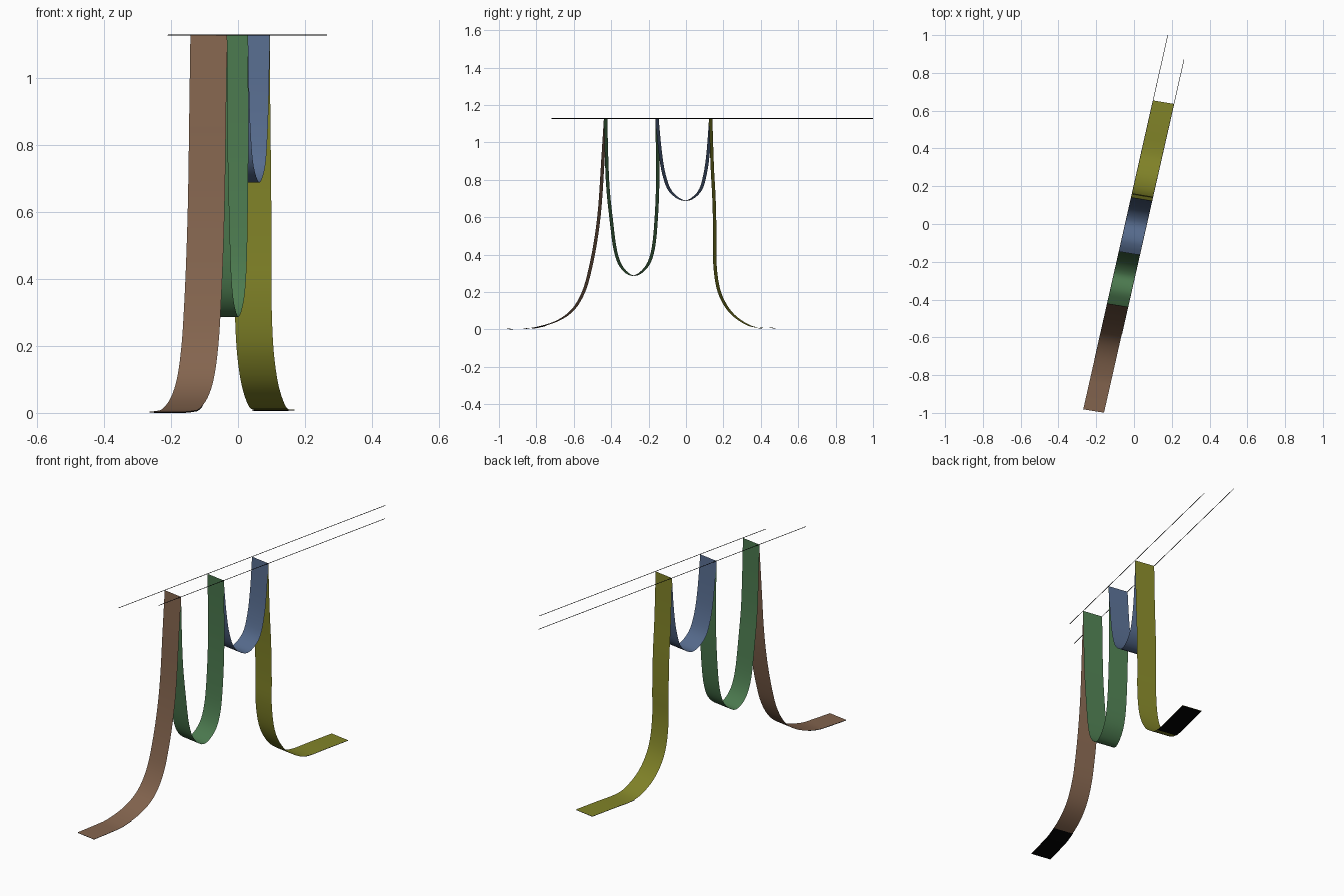
import bpy, bmesh
from mathutils import Vector

if "Cube" in bpy.data.objects:
    bpy.data.objects.remove(bpy.data.objects["Cube"])

SLOPE, OFFSET = 0.226, 0.010              # centre line in plan: x = OFFSET + SLOPE * y
HALF = Vector((0.0550, -0.0090, 0.0))     # half ribbon width
TOP = 1.128


def material(name, rgb):
    lin = [((c / 255 + 0.055) / 1.055) ** 2.4 if c > 10 else c / 255 / 12.92 for c in rgb]
    m = bpy.data.materials.new(name)
    m.diffuse_color = (*lin, 1)
    m.use_nodes = True
    m.node_tree.nodes["Principled BSDF"].inputs["Base Color"].default_value = m.diffuse_color
    return m


def smooth_path(pts, n=4):
    """Catmull-Rom curve through (y, z) points."""
    p = [Vector(q) for q in pts]
    p = [p[0]] + p + [p[-1]]
    out = []
    for i in range(1, len(p) - 2):
        a, b, c, d = p[i - 1:i + 3]
        for k in range(n):
            t = k / n
            out.append(0.5 * (2 * b + (c - a) * t + (2 * a - 5 * b + 4 * c - d) * t * t
                              + (3 * b - a - 3 * c + d) * t ** 3))
    return out + [p[-1]]


def finish(name, bm, mat):
    bmesh.ops.recalc_face_normals(bm, faces=bm.faces)
    me = bpy.data.meshes.new(name)
    bm.to_mesh(me)
    bm.free()
    me.materials.append(mat)
    ob = bpy.data.objects.new(name, me)
    bpy.context.collection.objects.link(ob)
    return ob


def ribbon(name, pts, mat, keep=lambda y: True, drop=0.0):
    bm = bmesh.new()
    last = None
    for y, z in smooth_path(pts):
        if not keep(y):
            continue
        c = Vector((OFFSET + SLOPE * y, y, max(z - drop, 0)))
        row = [bm.verts.new(c - HALF), bm.verts.new(c + HALF)]
        if last:
            bm.faces.new((last[0], last[1], row[1], row[0])).smooth = True
        last = row
    finish(name, bm, mat)


def wire(name, a, b, mat, r=0.0015):
    a, b = Vector(a), Vector(b)
    bm = bmesh.new()
    bmesh.ops.create_cone(bm, cap_ends=True, segments=6, radius1=r, radius2=r,
                          depth=(b - a).length)
    rot = (b - a).to_track_quat('Z', 'Y').to_matrix().to_4x4()
    rot.translation = (a + b) / 2
    bm.transform(rot)
    finish(name, bm, mat)


black = material("black", (3, 3, 3))

# Hanging cloth: two trailing ends and two sagging loops
brown_path = [(-0.43, TOP), (-0.444, 0.91), (-0.46, 0.66), (-0.482, 0.48), (-0.513, 0.32),
              (-0.548, 0.2), (-0.605, 0.105), (-0.69, 0.045), (-0.80, 0.012),
              (-0.88, 0.006), (-0.99, 0.003)]
olive_path = [(0.132, TOP), (0.14, 0.88), (0.15, 0.69), (0.154, 0.5), (0.154, 0.36),
              (0.168, 0.24), (0.197, 0.155), (0.25, 0.08), (0.326, 0.027), (0.39, 0.01),
              (0.5, 0.01), (0.645, 0.01)]
ribbon("brown_trailing_cloth", brown_path, material("brown", (131, 100, 78)))
ribbon("green_hanging_loop",
       [(-0.43, TOP), (-0.42, 0.8), (-0.4, 0.59), (-0.377, 0.42), (-0.342, 0.33),
        (-0.28, 0.287), (-0.215, 0.33), (-0.18, 0.41), (-0.162, 0.55), (-0.151, 0.8),
        (-0.155, TOP)], material("green", (76, 122, 79)))
ribbon("blue_hanging_loop",
       [(-0.155, TOP), (-0.139, 0.96), (-0.118, 0.83), (-0.08, 0.735), (-0.003, 0.688),
        (0.07, 0.735), (0.102, 0.83), (0.12, 0.96), (0.132, TOP)],
       material("blue", (86, 107, 141)))
ribbon("olive_trailing_cloth", olive_path, material("olive yellow", (129, 131, 40)))

# Black lining under the ends that lie on the floor
ribbon("brown_end_lining", brown_path, black, lambda y: y < -0.72, 0.003)
ribbon("olive_end_lining", olive_path, black, lambda y: y > 0.36, 0.003)

# Two support wires running along the cloth edges
wire("left_wire", (-0.209, -0.72, TOP), (0.179, 1.0, TOP), black)
wire("right_wire", (-0.065, -0.585, TOP), (0.265, 0.872, TOP), black)
